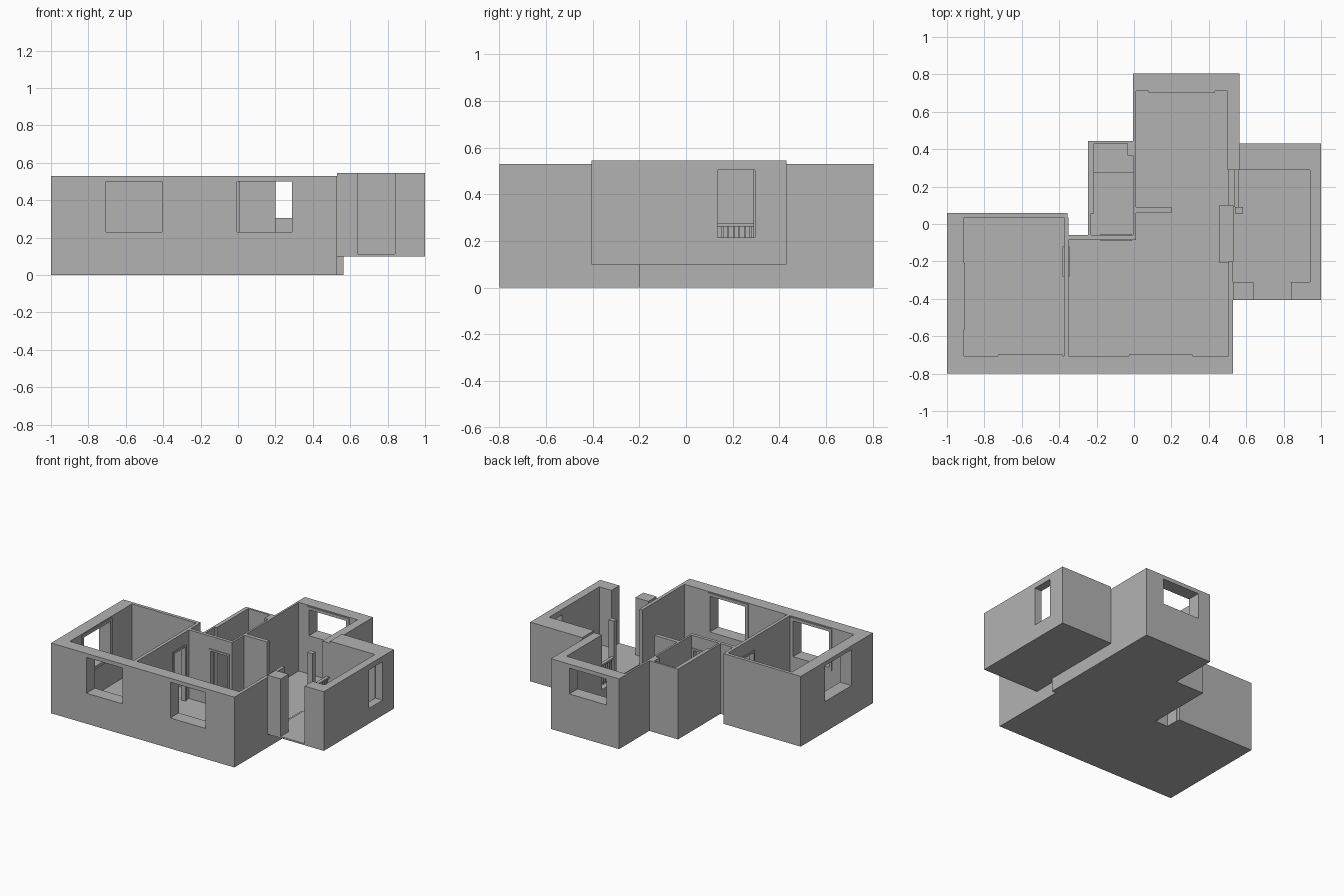
import bpy
import bmesh
from mathutils import Vector

cube = bpy.data.objects.get("Cube")
if cube:
    bpy.data.objects.remove(cube, do_unlink=True)

# One plain grey for the whole building
grey = bpy.data.materials.new("wall grey")
grey.use_nodes = True
grey.diffuse_color = (0.45, 0.45, 0.45, 1)
grey.node_tree.nodes["Principled BSDF"].inputs["Base Color"].default_value = grey.diffuse_color

TOP = 0.53        # main wall height
DECK = 0.1        # underside of the raised room
FLOOR = 0.012
UPPER = 0.546     # raised room wall height
SILL, HEAD, DOOR = 0.23, 0.5, 0.42


def finish(name, bm):
    bmesh.ops.recalc_face_normals(bm, faces=bm.faces)
    mesh = bpy.data.meshes.new(name)
    bm.to_mesh(mesh)
    bm.free()
    mesh.materials.append(grey)
    obj = bpy.data.objects.new(name, mesh)
    bpy.context.collection.objects.link(obj)
    return obj


def wall(name, x, y, z=(0, TOP), openings=()):
    """Box wall; openings are (start, end, bottom, top) along its long side."""
    along_x = x[1] - x[0] > y[1] - y[0]
    run, depth = (x, y) if along_x else (y, x)
    us = sorted({*run, *(v for o in openings for v in o[:2])})
    ws = sorted({*z, *(v for o in openings for v in o[2:])})
    bm = bmesh.new()
    for u0, u1 in zip(us, us[1:]):
        for w0, w1 in zip(ws, ws[1:]):
            u, w = (u0 + u1) / 2, (w0 + w1) / 2
            if any(o[0] < u < o[1] and o[2] < w < o[3] for o in openings):
                continue
            corners = ((u0, w0), (u1, w0), (u1, w1), (u0, w1))
            bm.faces.new([bm.verts.new((a, depth[0], b) if along_x else (depth[0], a, b))
                          for a, b in corners])
    bmesh.ops.remove_doubles(bm, verts=bm.verts, dist=1e-5)
    bmesh.ops.recalc_face_normals(bm, faces=bm.faces)
    front = list(bm.faces)
    new = bmesh.ops.extrude_face_region(bm, geom=front, use_keep_orig=True)["geom"]
    t = depth[1] - depth[0]
    bmesh.ops.translate(bm, vec=Vector((0, t, 0) if along_x else (t, 0, 0)),
                        verts=[g for g in new if isinstance(g, bmesh.types.BMVert)])
    bmesh.ops.dissolve_limit(bm, angle_limit=0.01, verts=bm.verts, edges=bm.edges)
    return finish(name, bm)


def casing(name, axis, face, span, bottom, top, side, width=0.022):
    """Thin trim around an opening, standing off the given wall face."""
    depth = tuple(sorted((face, face + 0.006 * side)))
    outer = (span[0] - width, span[1] + width)
    zs = (max(bottom - width, FLOOR), top + width)
    x, y = (outer, depth) if axis == "x" else (depth, outer)
    wall(name, x, y, zs, [(*span, bottom, top)])


def slab(name, outline, z0, z1):
    bm = bmesh.new()
    face = bm.faces.new([bm.verts.new((px, py, z0)) for px, py in outline])
    new = bmesh.ops.extrude_face_region(bm, geom=[face], use_keep_orig=True)["geom"]
    bmesh.ops.translate(bm, vec=Vector((0, 0, z1 - z0)),
                        verts=[g for g in new if isinstance(g, bmesh.types.BMVert)])
    return finish(name, bm)


# Floors
slab("main_floor", [(-1, -.8), (.53, -.8), (.53, -.2), (.565, -.2), (.565, .805), (-.005, .805),
                    (-.005, .445), (-.245, .445), (-.245, -.06), (-.355, -.06),
                    (-.355, .06), (-1, .06)], 0, FLOOR)
wall("raised_floor", (.53, 1), (-.405, .43), (DECK, .112))

# Outer walls of the main level
front_windows = {"bedroom": (-.705, -.405), "living": (-.005, .29)}
wall("front_wall", (-1, .53), (-.8, -.705),
     openings=[(*s, SILL, HEAD) for s in front_windows.values()])
for room, span in front_windows.items():
    casing(room + "_window_casing", "x", -.705, span, SILL, HEAD, 1)

side_window = (-.545, -.23)
wall("left_side_wall", (-1, -.91), (-.705, .06), openings=[(*side_window, SILL, HEAD)])
casing("side_window_casing", "y", -.91, side_window, SILL, HEAD, 1)

wall("bedroom_back_wall", (-.91, -.355), (.035, .06))
wall("living_side_wall", (.505, .53), (-.705, -.2))

back_window = (.1, .41)
wall("kitchen_back_wall", (-.005, .565), (.71, .805), openings=[(*back_window, .305, HEAD)])
casing("back_window_casing", "x", .71, back_window, .305, HEAD, -1)
wall("kitchen_side_wall", (.5, .565), (.29, .71))
wall("kitchen_inner_wall", (-.005, .01), (-.06, .71))
wall("kitchen_divider", (.01, .2), (.06, .09))

# Bathroom
wall("bathroom_side_wall", (-.245, -.215), (.055, .445))
wall("bathroom_thin_wall", (-.245, -.23), (-.06, .055))
wall("bathroom_back_wall", (-.215, -.005), (.43, .445))
wall("bathroom_duct", (-.035, -.005), (.365, .43))
wall("bathroom_step", (-.215, -.005), (.275, .43), (FLOOR, .04))

# Partitions with doorways
bedroom_door, bath_door = (-.265, -.135), (-.165, -.025)
wall("bedroom_partition", (-.375, -.35), (-.705, .035),
     openings=[(*bedroom_door, FLOOR, DOOR)])
wall("bathroom_partition", (-.35, .01), (-.085, -.06),
     openings=[(*bath_door, FLOOR, DOOR)])
for side, face in ((-1, -.375), (1, -.35)):
    casing("bedroom_door_casing", "y", face, bedroom_door, FLOOR, DOOR, side, .015)
for side, face in ((-1, -.085), (1, -.06)):
    casing("bathroom_door_casing", "x", face, bath_door, FLOOR, DOOR, side, .015)

# Raised room
upper = (DECK, UPPER)
wall("raised_side_wall", (.94, 1), (-.405, .43), upper, [(.135, .295, .215, .505)])
wall("raised_back_wall", (.565, .94), (.29, .43), upper)
wall("raised_front_pier_right", (.53, .64), (-.405, -.31), upper)
wall("raised_front_pier_left", (.84, .94), (-.405, -.31), upper)

# Step, curb and column between the two levels
wall("entry_step", (.455, .53), (-.205, .1), (0, .06))
wall("deck_riser", (.53, .565), (-.2, .29), (0, DECK))
wall("kitchen_curb", (.505, .565), (.1, .29), (0, .112))
wall("corner_column", (.54, .582), (.055, .09), (DECK, UPPER))

# Railing
wall("handrail", (.535, .56), (.09, .29), (.262, .275))
for i in range(8):
    y = .105 + i * .024
    wall("railing_bar", (.544, .551), (y, y + .0071), (.112, .262))
